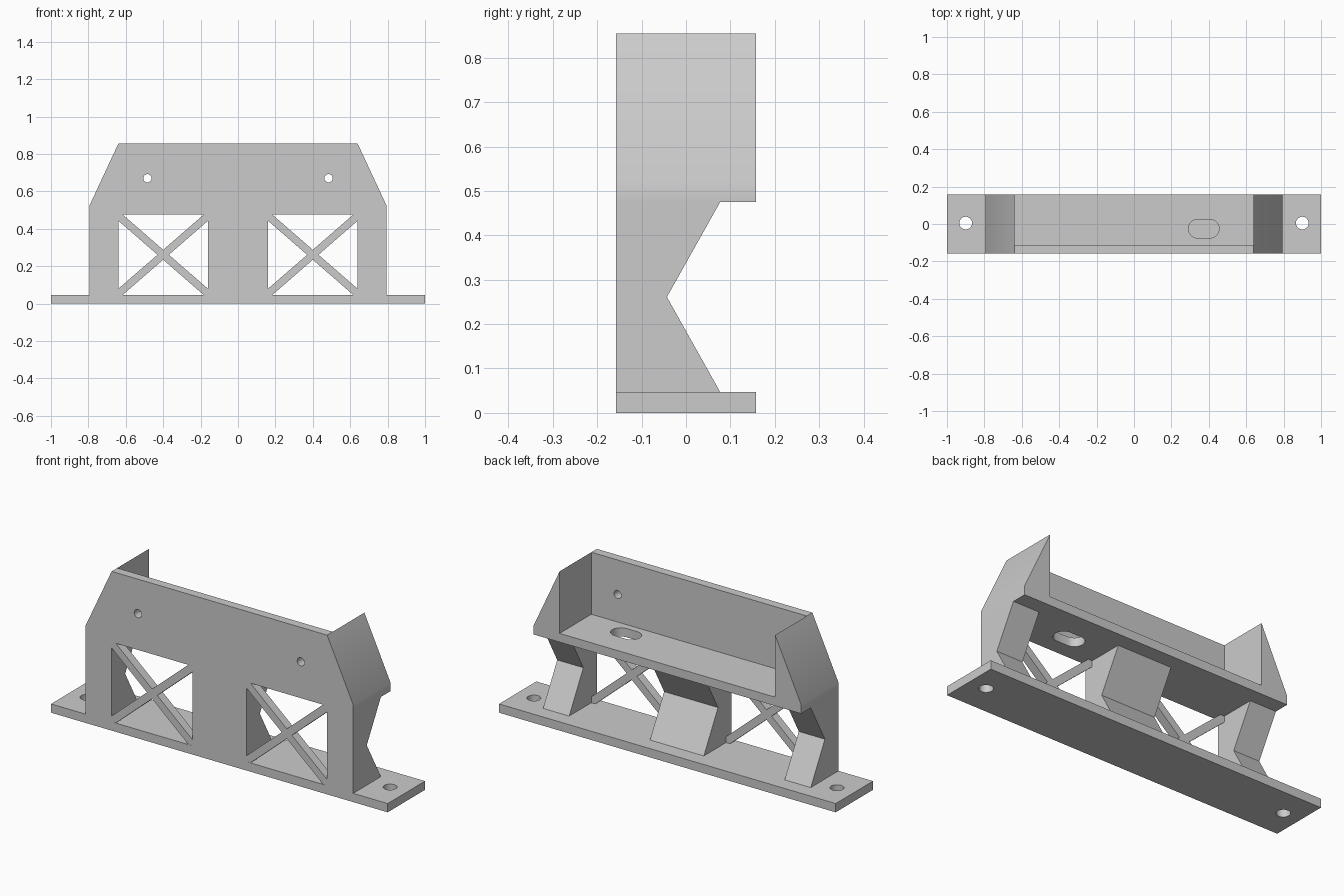
import bpy, bmesh, math
from mathutils import Matrix, Vector

cube = bpy.data.objects.get("Cube")
if cube:
    bpy.data.objects.remove(cube, do_unlink=True)

grey = bpy.data.materials.new("plain_grey")
grey.use_nodes = True
grey.diffuse_color = (0.6, 0.6, 0.6, 1)
grey.node_tree.nodes["Principled BSDF"].inputs["Base Color"].default_value = (0.6, 0.6, 0.6, 1)

FRONT, BACK = -0.158, 0.158   # depth limits
T = 0.047                     # sheet thickness
SHELF = 0.475                 # underside of shelf
TOP = 0.855
INNER, OUTER = 0.64, 0.795    # inner and outer faces of the ends
MID = 0.16                    # half width of the middle post


def extrude(name, outline, axis, start, end):
    """Closed prism: an outline in the two other axes, swept along x, y or z."""
    def place(u, v, w):
        return {"x": (w, u, v), "y": (u, w, v), "z": (u, v, w)}[axis]
    bm = bmesh.new()
    face = bm.faces.new([bm.verts.new(place(u, v, start)) for u, v in outline])
    swept = bmesh.ops.extrude_face_region(bm, geom=[face])["geom"]
    shift = Vector(place(0, 0, end - start))
    bmesh.ops.translate(bm, vec=shift, verts=[g for g in swept if isinstance(g, bmesh.types.BMVert)])
    bmesh.ops.recalc_face_normals(bm, faces=bm.faces)
    mesh = bpy.data.meshes.new(name)
    bm.to_mesh(mesh)
    bm.free()
    mesh.materials.append(grey)
    obj = bpy.data.objects.new(name, mesh)
    bpy.context.collection.objects.link(obj)
    return obj


def rectangle(u0, u1, v0, v1):
    return [(u0, v0), (u1, v0), (u1, v1), (u0, v1)]


def rounded_slot(u, v, radius, half_length=0.0, steps=32):
    """Circle, or a slot stretched along the first axis."""
    points = []
    for i in range(steps):
        a = 2 * math.pi * (i + 0.5) / steps
        stretch = math.copysign(half_length, math.cos(a))
        points.append((u + stretch + radius * math.cos(a), v + radius * math.sin(a)))
    return points


def cut(obj, cutters):
    """Subtract the cutters, bake the result and remove them."""
    for c in cutters:
        c.hide_render = True
        mod = obj.modifiers.new("hole", "BOOLEAN")
        mod.operation, mod.solver, mod.object = "DIFFERENCE", "EXACT", c
    graph = bpy.context.evaluated_depsgraph_get()
    baked = bpy.data.meshes.new_from_object(obj.evaluated_get(graph))
    obj.modifiers.clear()
    obj.data = baked
    for c in cutters:
        bpy.data.objects.remove(c, do_unlink=True)


# Base plate with a screw hole at each end
base = extrude("base_plate", rectangle(-1, 1, FRONT, BACK), "z", 0, T)
cut(base, [extrude("screw_cutter", rounded_slot(s * 0.9, 0.005, 0.034), "z", -0.1, 0.1)
           for s in (-1, 1)])

# Notched posts
notched = [(FRONT, T), (0.077, T), (-0.043, (T + SHELF) / 2), (0.077, SHELF), (FRONT, SHELF)]
extrude("middle_post", notched, "x", -MID, MID)
extrude("left_post", notched, "x", INNER, OUTER)
extrude("right_post", notched, "x", -OUTER, -INNER)

# Shelf with its sloping ends, and a cable slot
half = [(OUTER, SHELF), (OUTER, SHELF + T), (INNER, TOP), (INNER, SHELF + T)]
tray = extrude("shelf_and_ends", half + [(-x, z) for x, z in reversed(half)], "y", FRONT, BACK)
cut(tray, [extrude("slot_cutter", rounded_slot(0.373, -0.025, 0.05, 0.032), "z", 0.4, 0.6)])

# Front wall with two small holes
wall = extrude("front_wall", rectangle(-INNER, INNER, SHELF + T, TOP), "y", FRONT, FRONT + T)
cut(wall, [extrude("hole_cutter", rounded_slot(s * 0.484, 0.67, 0.022), "y", -0.3, 0.1)
           for s in (-1, 1)])

# Crossed braces in both windows
for side, x in (("left", 1), ("right", -1)):
    for lean, sign in (("rising", 1), ("falling", -1)):
        brace = extrude(f"{side}_{lean}_brace", rectangle(-0.33, 0.33, -0.02, 0.02),
                        "y", FRONT + 0.0005, FRONT + T)
        turn = Matrix.Rotation(sign * math.radians(41), 4, "Y")
        middle = Matrix.Translation((x * (MID + INNER) / 2, 0, (T + SHELF) / 2))
        brace.data.transform(middle @ turn)

# Smooth hole walls, sharp edges elsewhere
for obj in (base, tray, wall):
    bpy.ops.object.select_all(action="DESELECT")
    obj.select_set(True)
    bpy.context.view_layer.objects.active = obj
    bpy.ops.object.shade_smooth_by_angle(angle=math.radians(30))
